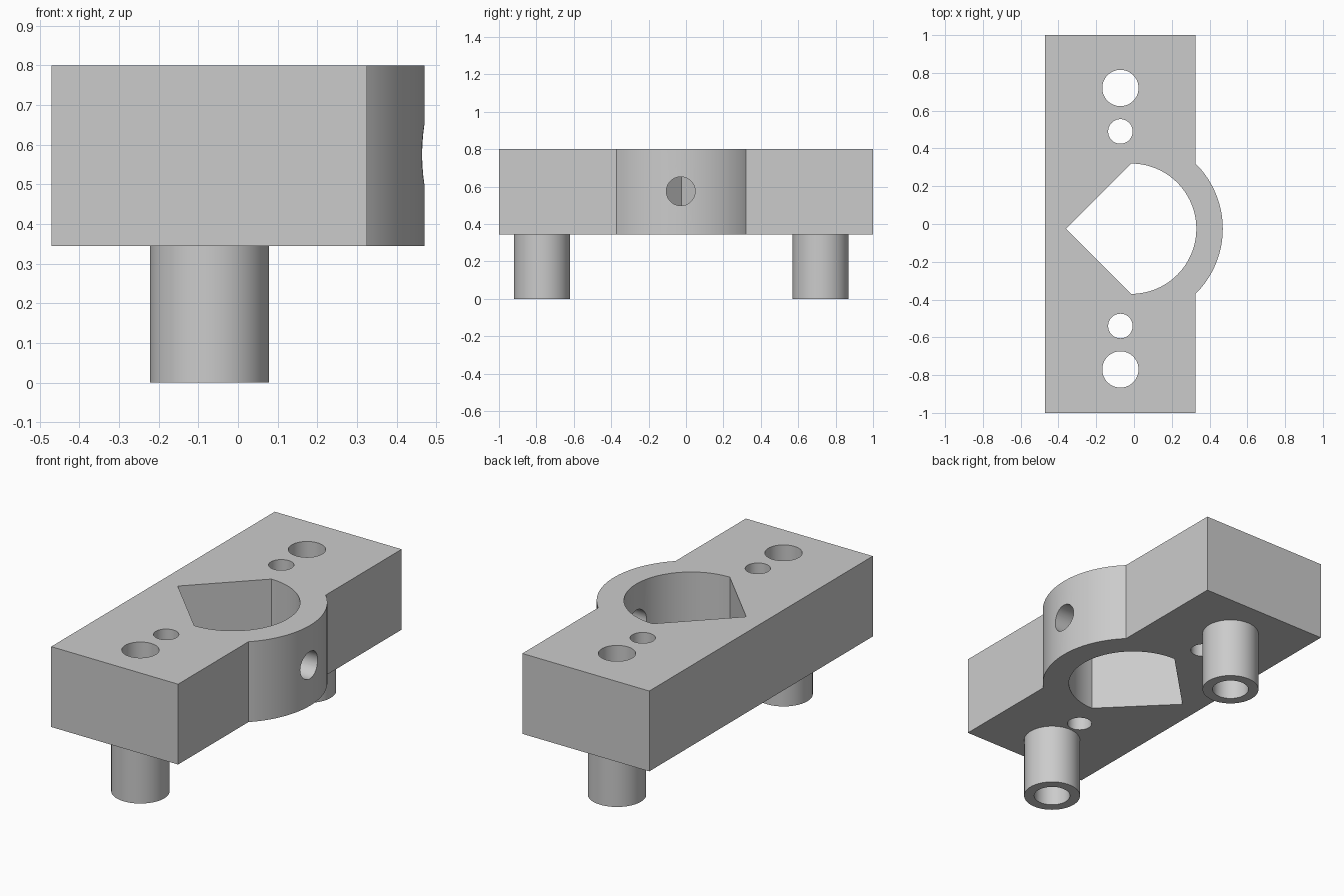
import bpy
import bmesh
from math import cos, sin, pi, radians
from mathutils import Matrix

if "Cube" in bpy.data.objects:
    bpy.data.objects.remove(bpy.data.objects["Cube"])

# Main dimensions
CX, CY = -0.015, -0.025          # bore centre
LEFT, RIGHT = -0.47, 0.325       # block sides
BOTTOM, TOP = 0.345, 0.80
HOLE_X = -0.072                  # line of pegs and holes
PEG_OFFSET, SCREW_OFFSET = 0.745, 0.515

grey = bpy.data.materials.new("plain grey")
grey.use_nodes = True
colour = (0.6, 0.6, 0.6, 1)
grey.diffuse_color = colour
grey.node_tree.nodes["Principled BSDF"].inputs["Base Color"].default_value = colour


def prism(name, outline, z0, z1):
    """Closed solid extruded upward from a flat outline."""
    bm = bmesh.new()
    face = bm.faces.new([bm.verts.new((x, y, z0)) for x, y in outline])
    ext = bmesh.ops.extrude_face_region(bm, geom=[face])
    moved = [v for v in ext["geom"] if isinstance(v, bmesh.types.BMVert)]
    bmesh.ops.translate(bm, verts=moved, vec=(0, 0, z1 - z0))
    bmesh.ops.recalc_face_normals(bm, faces=bm.faces)
    mesh = bpy.data.meshes.new(name)
    bm.to_mesh(mesh)
    bm.free()
    obj = bpy.data.objects.new(name, mesh)
    obj.data.materials.append(grey)
    bpy.context.collection.objects.link(obj)
    return obj


def arc(x, y, r, start, end, steps):
    angles = [start + (end - start) * i / steps for i in range(steps + 1)]
    return [(x + r * cos(a), y + r * sin(a)) for a in angles]


def circle(x, y, r, steps=64):
    return arc(x, y, r, 0, 2 * pi, steps)[:-1]


def combine(target, tool, operation):
    """Apply a boolean and discard the tool."""
    tool.hide_render = True
    mod = target.modifiers.new("boolean", 'BOOLEAN')
    mod.operation, mod.solver, mod.object = operation, 'EXACT', tool
    bpy.ops.object.select_all(action='DESELECT')
    target.select_set(True)
    bpy.context.view_layer.objects.active = target
    bpy.ops.object.modifier_apply(modifier=mod.name)
    bpy.data.objects.remove(tool)


# Block with the rounded bulge on its left side
bulge = arc(CX, CY, 0.485, -radians(45.4), radians(45.4), 36)
bulge[0], bulge[-1] = (RIGHT, bulge[0][1]), (RIGHT, bulge[-1][1])
outline = [(LEFT, -1), (RIGHT, -1)] + bulge + [(RIGHT, 1), (LEFT, 1)]
block = prism("mounting_block", outline, BOTTOM, TOP)

# Hollow pegs underneath, and screw holes through the block
for side in (-1, 1):
    peg_y, screw_y = CY + side * PEG_OFFSET, CY + side * SCREW_OFFSET
    combine(block, prism("peg", circle(HOLE_X, peg_y, 0.15), 0, 0.5), 'UNION')
    combine(block, prism("peg_hole", circle(HOLE_X, peg_y, 0.096), -0.1, 1), 'DIFFERENCE')
    combine(block, prism("screw_hole", circle(HOLE_X, screw_y, 0.065), 0.2, 1), 'DIFFERENCE')

# Bore: half round with a V-shaped seat
bore = arc(CX, CY, 0.345, -pi / 2, pi / 2, 48) + [(CX - 0.345, CY)]
combine(block, prism("bore", bore, 0.2, 1), 'DIFFERENCE')

# Set screw hole through the bulge wall
set_screw = prism("set_screw_hole", circle(0, 0, 0.077, 48), 0.1, 0.7)
set_screw.data.transform(Matrix.Translation((0, CY - 0.003, 0.575)) @ Matrix.Rotation(pi / 2, 4, 'Y'))
combine(block, set_screw, 'DIFFERENCE')

# Smooth the round walls, keep the edges crisp
bpy.ops.object.shade_smooth_by_angle(angle=radians(25))
